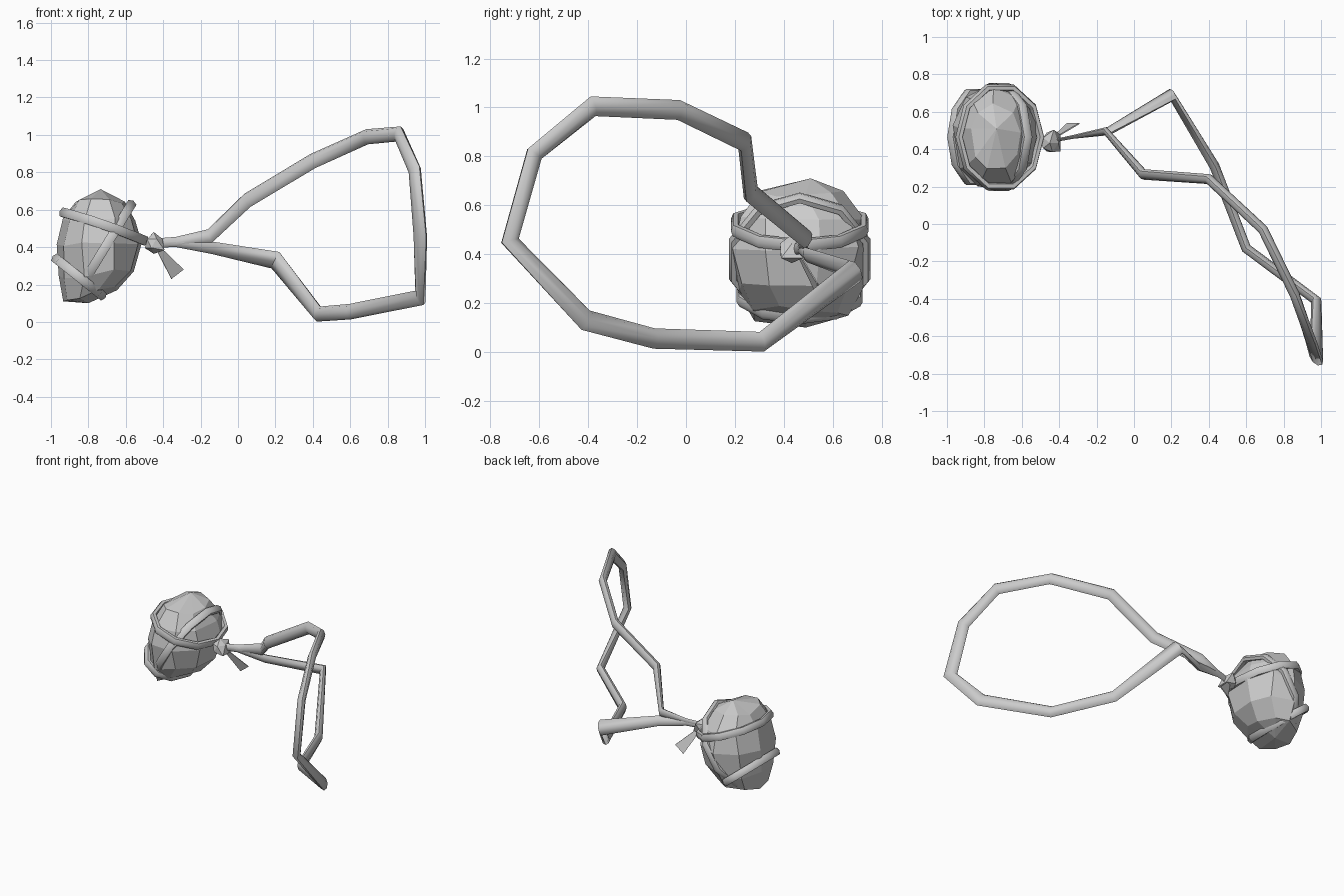
import bpy, bmesh, math, random
from mathutils import Vector as V

if "Cube" in bpy.data.objects:
    bpy.data.objects.remove(bpy.data.objects["Cube"])

random.seed(4)
grey = bpy.data.materials.new("plain grey")
grey.diffuse_color = (0.6, 0.6, 0.6, 1)
grey.use_nodes = True
grey.node_tree.nodes["Principled BSDF"].inputs["Base Color"].default_value = grey.diffuse_color


def finish(name, bm, smooth=None):
    bmesh.ops.recalc_face_normals(bm, faces=bm.faces[:])
    me = bpy.data.meshes.new(name)
    bm.to_mesh(me)
    bm.free()
    ob = bpy.data.objects.new(name, me)
    bpy.context.collection.objects.link(ob)
    me.materials.append(grey)
    if smooth:
        bpy.ops.object.select_all(action='DESELECT')
        ob.select_set(True)
        bpy.context.view_layer.objects.active = ob
        bpy.ops.object.shade_smooth_by_angle(angle=math.radians(smooth))
    return ob


def sweep(name, pts, normal, wide, thin, closed=False, sides=8):
    """Oval tube along pts; wide lies in the loop plane, thin along its normal."""
    bm, rings, n = bmesh.new(), [], len(pts)
    pts, normal = [V(p) for p in pts], V(normal).normalized()
    for i, p in enumerate(pts):
        a = pts[i - 1] if (i or closed) else p
        b = pts[(i + 1) % n] if (i < n - 1 or closed) else p
        d1, d2 = (p - a).normalized(), (b - p).normalized()
        t = (d1 + d2).normalized()
        side = t.cross(normal).normalized()
        up = side.cross(t)
        miter = 1 / max(0.75, t.dot(d2 if d2.length else d1))
        w = wide[i] if isinstance(wide, list) else wide
        h = thin[i] if isinstance(thin, list) else thin
        rings.append([bm.verts.new(p + side * w * miter * math.cos(k * math.tau / sides)
                                   + up * h * math.sin(k * math.tau / sides))
                      for k in range(sides)])
    for i in range(n if closed else n - 1):
        r, s = rings[i], rings[(i + 1) % n]
        for k in range(sides):
            m = (k + 1) % sides
            bm.faces.new((r[k], r[m], s[m], s[k]))
    if not closed:
        bm.faces.new(rings[0])
        bm.faces.new(rings[-1])
    return finish(name, bm, 62)


# Faceted stone: stacked irregular rings between two poles
# (z, tilt per x, x centre, x radius, y radius)
levels = [(0.15, 0.22, -0.79, 0.145, 0.20), (0.26, 0.1, -0.755, 0.205, 0.265),
          (0.42, 0, -0.74, 0.235, 0.29), (0.55, 0, -0.74, 0.20, 0.265),
          (0.645, 0, -0.74, 0.135, 0.18)]
bm = bmesh.new()
rows = []
for j, (z, tilt, cx, rx, ry) in enumerate(levels):
    row = []
    for k in range(9):
        a = (k + random.uniform(-0.15, 0.15)) * math.tau / 9 + 0.2
        row.append(bm.verts.new((cx + rx * math.cos(a), 0.465 + ry * math.sin(a),
                                 z + tilt * rx * math.cos(a) + random.uniform(-0.015, 0.015))))
    rows.append(row)
bottom, top = bm.verts.new((-0.80, 0.49, 0.10)), bm.verts.new((-0.735, 0.51, 0.71))
for k in range(9):
    m = (k + 1) % 9
    bm.faces.new((bottom, rows[0][m], rows[0][k]))
    bm.faces.new((top, rows[-1][k], rows[-1][m]))
    for r, s in zip(rows, rows[1:]):
        bm.faces.new((r[k], r[m], s[m], s[k]))
finish("stone", bm)

# Cords wrapped round the stone: ellipses given by two ends in x-z, a y radius and a sideways lift
wraps = {"upper_wrap": ((-0.935, 0.585), (-0.50, 0.435), 0.275, 0.01),
         "cross_wrap": ((-0.57, 0.63), (-0.875, 0.13), 0.283, 0),
         "lower_wrap": ((-0.975, 0.34), (-0.725, 0.14), 0.25, 0)}
for name, (p, q, ry, lift) in wraps.items():
    c = V(((p[0] + q[0]) / 2, 0.465, (p[1] + q[1]) / 2))
    u = V((p[0] - q[0], 0, p[1] - q[1])) / 2
    ring = []
    for k in range(10):
        a = k * math.tau / 10
        ring.append(c + u * math.cos(a) + V((0, ry * math.sin(a), lift * math.sin(a) ** 2)))
    sweep(name, ring, u.cross(V((0, 1, 0))), 0.02, 0.029, closed=True, sides=6)

# Neck cord: one bent loop, leaving and returning to the knot
loop = [(-0.43, 0.445, 0.425), (-0.33, 0.465, 0.43), (-0.15, 0.495, 0.46), (0.05, 0.265, 0.65),
        (0.40, 0.24, 0.86), (0.69, -0.03, 0.99), (0.86, -0.38, 1.005), (0.945, -0.62, 0.81),
        (0.975, -0.72, 0.455), (0.975, -0.41, 0.13), (0.60, -0.13, 0.055), (0.43, 0.31, 0.042),
        (0.20, 0.69, 0.33), (-0.13, 0.50, 0.395), (-0.33, 0.465, 0.425), (-0.43, 0.445, 0.42)]
sweep("neck_cord", loop, (0.73, 0.69, 0), [0.022, 0.025, 0.034] + [0.04] * 10 + [0.034, 0.025, 0.022],
      [0.008, 0.01, 0.02] + [0.027] * 10 + [0.02, 0.01, 0.008])

# Knot: lumpy little ball with a few pulled corners
bm = bmesh.new()
bmesh.ops.create_icosphere(bm, subdivisions=1, radius=1)
for i, v in enumerate(bm.verts):
    s = 1.35 if i % 4 == 1 else random.uniform(0.85, 1.05)
    v.co = V((-0.45 + v.co.x * 0.058 * s, 0.433 + v.co.y * 0.062 * s, 0.42 + v.co.z * 0.06 * s))
finish("knot", bm)

# Loose cord end: thin flared strip
bm = bmesh.new()
strip = [(-0.44, 0.455, 0.395), (-0.425, 0.455, 0.41), (-0.29, 0.535, 0.28), (-0.355, 0.535, 0.23)]
front = [bm.verts.new(p) for p in strip]
back = [bm.verts.new(V(p) + V((-0.002, 0.006, 0))) for p in strip]
bm.faces.new(front)
bm.faces.new(back[::-1])
for k in range(4):
    m = (k + 1) % 4
    bm.faces.new((front[k], front[m], back[m], back[k]))
finish("loose_end", bm)
